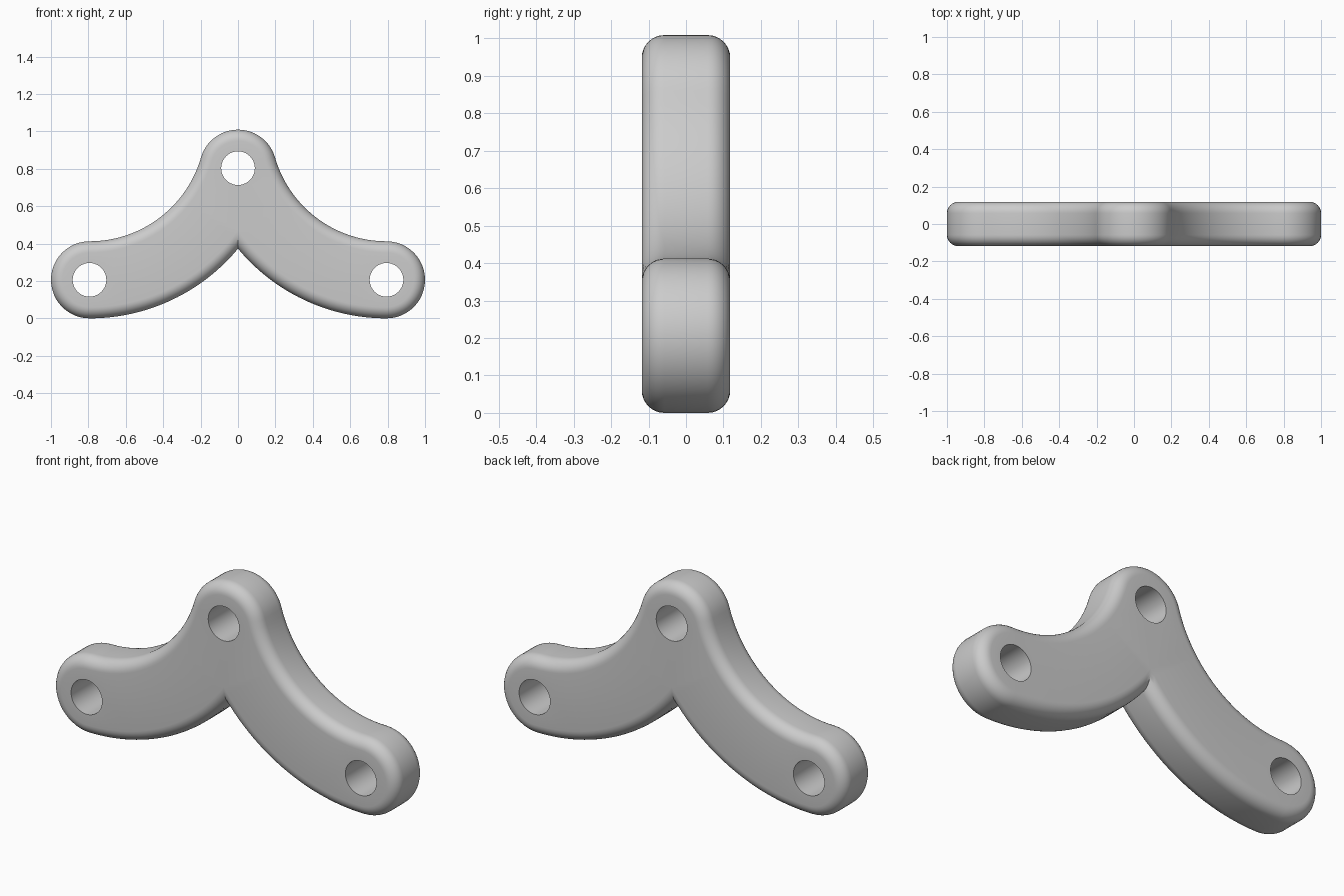
import bpy, bmesh
from math import pi, cos, sin, acos, atan2, hypot, radians

if "Cube" in bpy.data.objects:
    bpy.data.objects.remove(bpy.data.objects["Cube"])

R_ARM = 0.206                 # half width of the arms and boss radius
HALF = 0.118                  # half thickness
BEVEL = 0.06
HOLE = 0.09
END = (0.794, 0.206)          # end hole centre (x, z)
TOP = (0.0, 0.803)            # top hole centre
# sweep centre of the curved arm, equidistant from both hole centres
CZ = (END[0] ** 2 + TOP[1] ** 2 - END[1] ** 2) / (2 * (TOP[1] - END[1]))
RC = CZ - END[1]


def arc(c, r, a0, a1, n):
    return [(c[0] + r * cos(a0 + (a1 - a0) * i / n),
             c[1] + r * sin(a0 + (a1 - a0) * i / n)) for i in range(n + 1)]


def outline(inset):
    """Bracket outline, shrunk evenly by inset."""
    r = R_ARM - inset
    c = (END[0], CZ)
    a = atan2(CZ - TOP[1], END[0])
    lower = 2 * pi - acos(-END[0] / (RC + r))
    right = arc(TOP, r, pi / 2, a, 12)
    right += arc(c, RC - r, pi + a, 1.5 * pi, 24)[1:]
    right += arc(END, r, pi / 2, -pi / 2, 24)[1:]
    right += arc(c, RC + r, 1.5 * pi, lower, 24)[1:]
    return right + [(-x, z) for x, z in reversed(right[1:-1])]


def bridge(bm, a, b):
    n = len(a)
    for i in range(n):
        j = (i + 1) % n
        bm.faces.new((a[i], a[j], b[j], b[i]))


def loop_edges(bm, loop):
    return [bm.edges.get((loop[i], loop[i - 1])) for i in range(len(loop))]


bm = bmesh.new()

# rounded outer wall
steps = [i / 8 * pi / 2 for i in range(9)]
sections = [(BEVEL * (1 - sin(t)), -HALF + BEVEL * (1 - cos(t))) for t in steps]
sections += [(d, -y) for d, y in reversed(sections)]
loops = [[bm.verts.new((x, y, z)) for x, z in outline(d)] for d, y in sections]
for a, b in zip(loops, loops[1:]):
    bridge(bm, a, b)

# hole walls
front, back = [loops[0]], [loops[-1]]
for c in (TOP, END, (-END[0], END[1])):
    ring = arc(c, HOLE, 0, 2 * pi, 40)[:-1]
    f, b = [[bm.verts.new((x, y, z)) for x, z in ring] for y in (-HALF, HALF)]
    bridge(bm, f, b)
    front.append(f)
    back.append(b)

# flat faces around the holes
for group, ny in ((front, -1), (back, 1)):
    edges = [e for l in group for e in loop_edges(bm, l)]
    bmesh.ops.triangle_fill(bm, use_beauty=True, edges=edges, normal=(0, ny, 0))

bmesh.ops.recalc_face_normals(bm, faces=bm.faces)
mesh = bpy.data.meshes.new("curved_bracket")
bm.to_mesh(mesh)
bm.free()
bracket = bpy.data.objects.new("curved_bracket", mesh)
bpy.context.collection.objects.link(bracket)
bpy.context.view_layer.objects.active = bracket
bracket.select_set(True)
bpy.ops.object.shade_smooth_by_angle(angle=radians(30))
